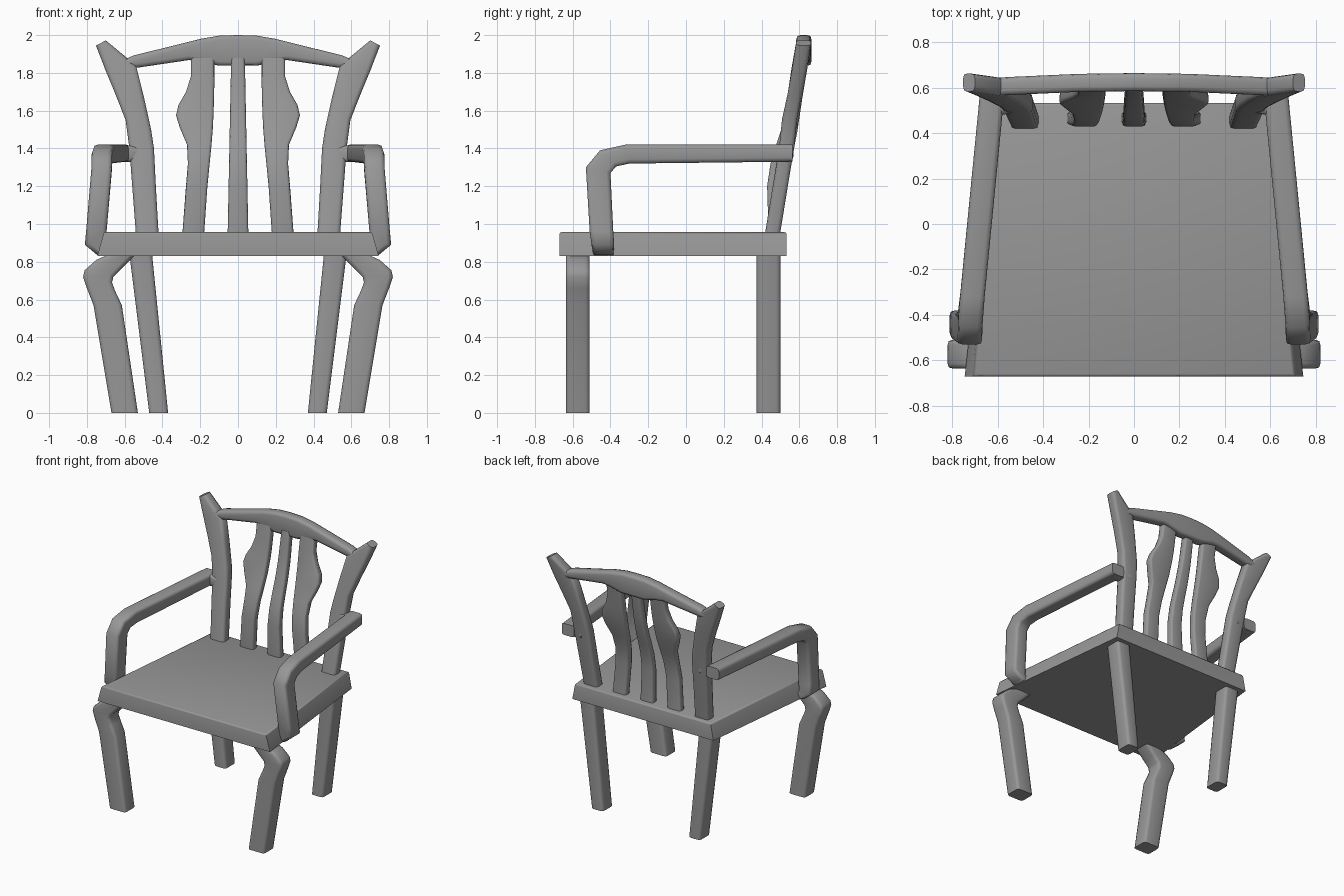
import bpy, bmesh

if "Cube" in bpy.data.objects:
    bpy.data.objects.remove(bpy.data.objects["Cube"])

grey = bpy.data.materials.new("dark_grey")
grey.diffuse_color = (0.31, 0.31, 0.31, 1)
grey.use_nodes = True
grey.node_tree.nodes["Principled BSDF"].inputs["Base Color"].default_value = grey.diffuse_color


def finish(name, bm, mirror=False):
    bmesh.ops.recalc_face_normals(bm, faces=bm.faces[:])
    me = bpy.data.meshes.new(name)
    bm.to_mesh(me)
    bm.free()
    me.materials.append(grey)
    ob = bpy.data.objects.new(name, me)
    bpy.context.collection.objects.link(ob)
    if mirror:
        ob.modifiers.new("mirror", 'MIRROR').use_mirror_merge = False
    bpy.ops.object.select_all(action='DESELECT')
    bpy.context.view_layer.objects.active = ob
    ob.select_set(True)
    bpy.ops.object.shade_smooth_by_angle(angle=1.1)
    return ob


def strip(name, rows, thick, axis='y', mirror=True, bevel=0.022):
    """Bar of rectangular sections; row = edge A (u,z), edge B (u,z), depth centre."""
    bm = bmesh.new()
    rings = []
    for u0, z0, u1, z1, w in rows:
        a, b = w - thick / 2, w + thick / 2
        pts = [(u0, a, z0), (u1, a, z1), (u1, b, z1), (u0, b, z0)]
        if axis == 'x':
            pts = [(p[1], p[0], p[2]) for p in pts]
        rings.append([bm.verts.new(p) for p in pts])
    for r, s in zip(rings, rings[1:]):
        for i in range(4):
            j = (i + 1) % 4
            bm.faces.new((r[i], r[j], s[j], s[i]))
    bm.faces.new(rings[0])
    bm.faces.new(rings[-1])
    bmesh.ops.recalc_face_normals(bm, faces=bm.faces[:])
    # round only the long edges so the ends stay flat
    long_edges = [bm.edges.get((r[i], s[i]))
                  for r, s in zip(rings, rings[1:]) for i in range(4)]
    bmesh.ops.bevel(bm, geom=long_edges, offset=bevel, segments=2,
                    profile=0.6, affect='EDGES', clamp_overlap=True)
    return finish(name, bm, mirror)


def back_y(z):
    """Depth centre of the raked back at height z."""
    return 0.46 + 0.163 * (z - 0.96)


# Seat: tapered slab with slightly sloping sides
bm = bmesh.new()
rings = []
for z, xf, xb in ((0.83, 0.745, 0.61), (0.957, 0.71, 0.585)):
    rings.append([bm.verts.new(p) for p in
                  ((-xf, -0.67, z), (xf, -0.67, z), (xb, 0.533, z), (-xb, 0.533, z))])
for i in range(4):
    j = (i + 1) % 4
    bm.faces.new((rings[0][i], rings[0][j], rings[1][j], rings[1][i]))
bm.faces.new(rings[0])
bm.faces.new(rings[1])
top_edges = [bm.edges.get((rings[1][i], rings[1][(i + 1) % 4])) for i in range(4)]
bmesh.ops.bevel(bm, geom=top_edges, offset=0.012, segments=2, profile=0.5,
                affect='EDGES')
finish("seat", bm)

# Front legs with a bulging knee
strip("front_leg", [
    (0.67, 0, 0.53, 0, -0.573),
    (0.765, 0.57, 0.615, 0.57, -0.573),
    (0.80, 0.66, 0.65, 0.645, -0.573),
    (0.82, 0.72, 0.667, 0.69, -0.573),
    (0.812, 0.755, 0.66, 0.72, -0.573),
    (0.75, 0.81, 0.62, 0.76, -0.573),
    (0.66, 0.85, 0.54, 0.84, -0.573)], 0.126)

# Back legs, leaning outwards
strip("back_leg", [
    (0.47, 0, 0.37, 0, 0.437),
    (0.575, 0.84, 0.455, 0.84, 0.437)], 0.126)

# Back posts ending in flared ears
post = [(0.54, 0.94, 0.42, 0.94), (0.56, 1.2, 0.435, 1.2),
        (0.575, 1.4, 0.445, 1.4), (0.595, 1.55, 0.46, 1.5),
        (0.65, 1.69, 0.50, 1.68), (0.70, 1.81, 0.54, 1.84),
        (0.752, 1.945, 0.70, 1.972)]
strip("back_post", [(*r, back_y((r[1] + r[3]) / 2)) for r in post], 0.08)

# Crest rail, arched in the middle, its ends buried in the posts
half = [(0.61, 1.868, 0.60, 1.82), (0.55, 1.893, 0.53, 1.828),
        (0.27, 1.962, 0.26, 1.868), (0.2, 1.98, 0.19, 1.86),
        (0.1, 1.997, 0.1, 1.838)]
crest = half + [(0, 2.0, 0, 1.838)] + [(-a, b, -c, d) for a, b, c, d in half[::-1]]
strip("crest_rail", [(a, b, c, d, back_y((b + d) / 2) + 0.008 - 0.008 * abs(a) / 0.61)
                     for a, b, c, d in crest], 0.079, mirror=False)

# Slats, curving forward at the lumbar
side = [(0.94, 0.295, 0.18, 0.465), (1.2, 0.275, 0.162, 0.457),
        (1.32, 0.265, 0.15, 0.475), (1.42, 0.27, 0.14, 0.505),
        (1.51, 0.308, 0.133, 0.535), (1.575, 0.328, 0.13, 0.552),
        (1.63, 0.315, 0.128, 0.566), (1.7, 0.275, 0.126, 0.58),
        (1.78, 0.25, 0.125, 0.593), (1.88, 0.25, 0.125, 0.61)]
strip("side_slat", [(o, z, i, z, y) for z, o, i, y in side], 0.055, bevel=0.015)
strip("middle_slat", [(0.055 - 0.02 * (z - 0.94), z, -0.055 + 0.02 * (z - 0.94), z, y)
                      for z, o, i, y in side], 0.055, mirror=False, bevel=0.015)

# Armrests: upright from the seat side, bent back to the posts
strip("armrest", [
    (-0.49, 0.835, -0.385, 0.835, 0.69),
    (-0.5, 0.89, -0.38, 0.89, 0.757),
    (-0.51, 0.96, -0.385, 0.96, 0.75),
    (-0.53, 1.30, -0.40, 1.27, 0.722),
    (-0.455, 1.39, -0.37, 1.305, 0.72),
    (-0.32, 1.42, -0.30, 1.32, 0.71),
    (0.565, 1.42, 0.565, 1.33, 0.625)], 0.108, axis='x')

# Short joints between arms and back posts
strip("arm_joint", [
    (0.64, 1.418, 0.64, 1.328, 0.512),
    (0.56, 1.415, 0.56, 1.328, 0.522),
    (0.51, 1.40, 0.51, 1.34, 0.532)], 0.076)
